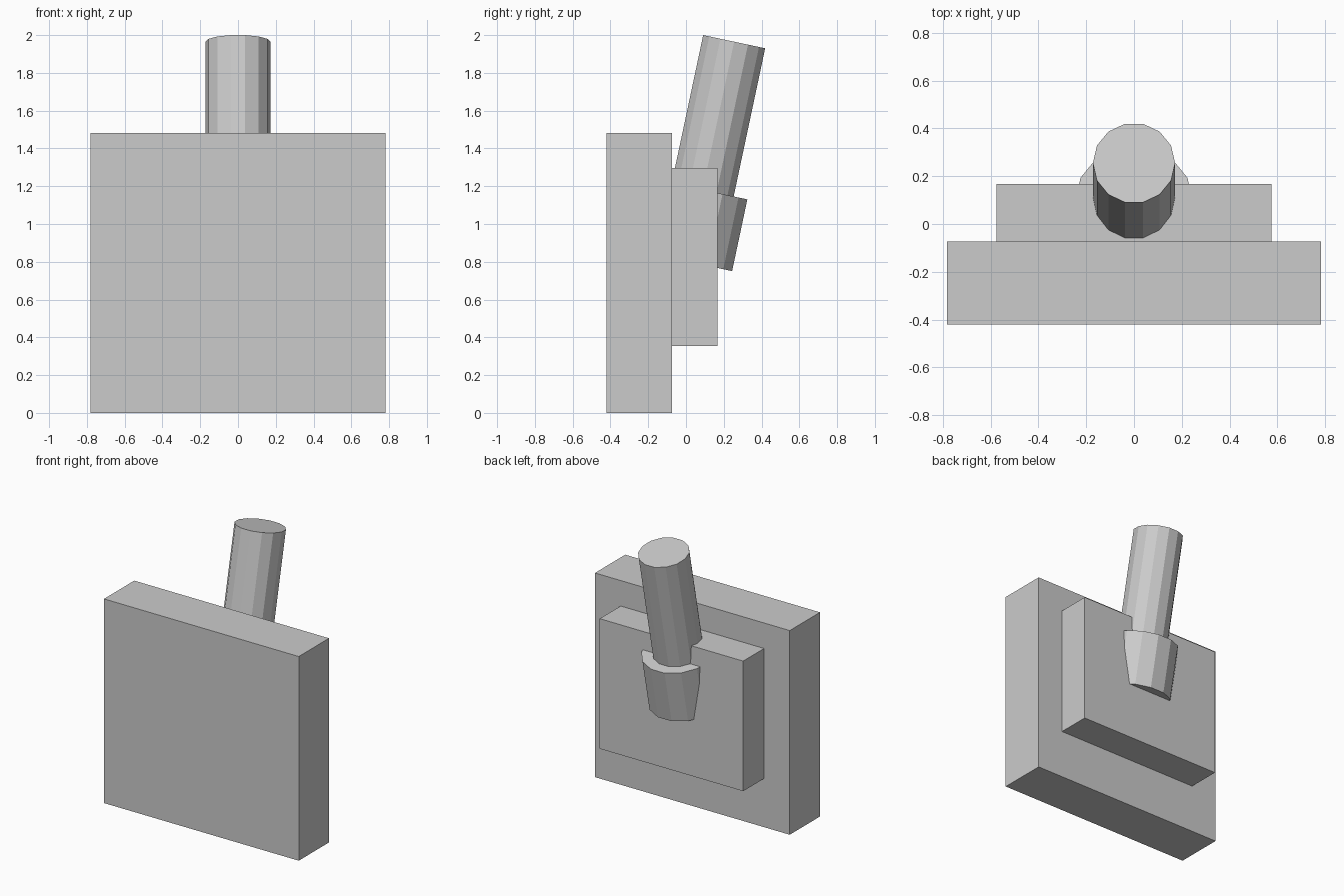
import bpy, bmesh, math
from mathutils import Matrix, Vector

if "Cube" in bpy.data.objects:
    bpy.data.objects.remove(bpy.data.objects["Cube"])

TILT = math.radians(12)
AXIS = Vector((0, math.sin(TILT), math.cos(TILT)))
TOP = Vector((0, 0.255, 1.965))  # centre of the rod's upper end


def finish(bm, name):
    mesh = bpy.data.meshes.new(name)
    bm.to_mesh(mesh)
    bm.free()
    obj = bpy.data.objects.new(name, mesh)
    bpy.context.collection.objects.link(obj)
    return obj


def box(name, half_width, y0, y1, z0, z1):
    bm = bmesh.new()
    place = Matrix.Translation((0, (y0 + y1) / 2, (z0 + z1) / 2))
    size = Matrix.Diagonal((2 * half_width, y1 - y0, z1 - z0, 1))
    bmesh.ops.create_cube(bm, size=1, matrix=place @ size)
    return finish(bm, name)


def tilted_cylinder(name, radius, start, end):
    # start and end are distances down the shared axis from TOP
    bm = bmesh.new()
    place = Matrix.Translation(TOP - AXIS * (start + end) / 2)
    turn = Matrix.Rotation(-TILT, 4, 'X') @ Matrix.Rotation(math.pi / 2, 4, 'Z')
    bmesh.ops.create_cone(bm, cap_ends=True, segments=14, radius1=radius,
                          radius2=radius, depth=end - start, matrix=place @ turn)
    return finish(bm, name)


# Stepped slabs
box("front_slab", 0.782, -0.42, -0.073, 0.0, 1.482)
box("rear_slab", 0.576, -0.075, 0.167, 0.353, 1.297)

# Leaning rod and its socket
tilted_cylinder("rod", 0.172, 0.0, 0.95)
tilted_cylinder("rod_socket", 0.248, 0.802, 1.19)
